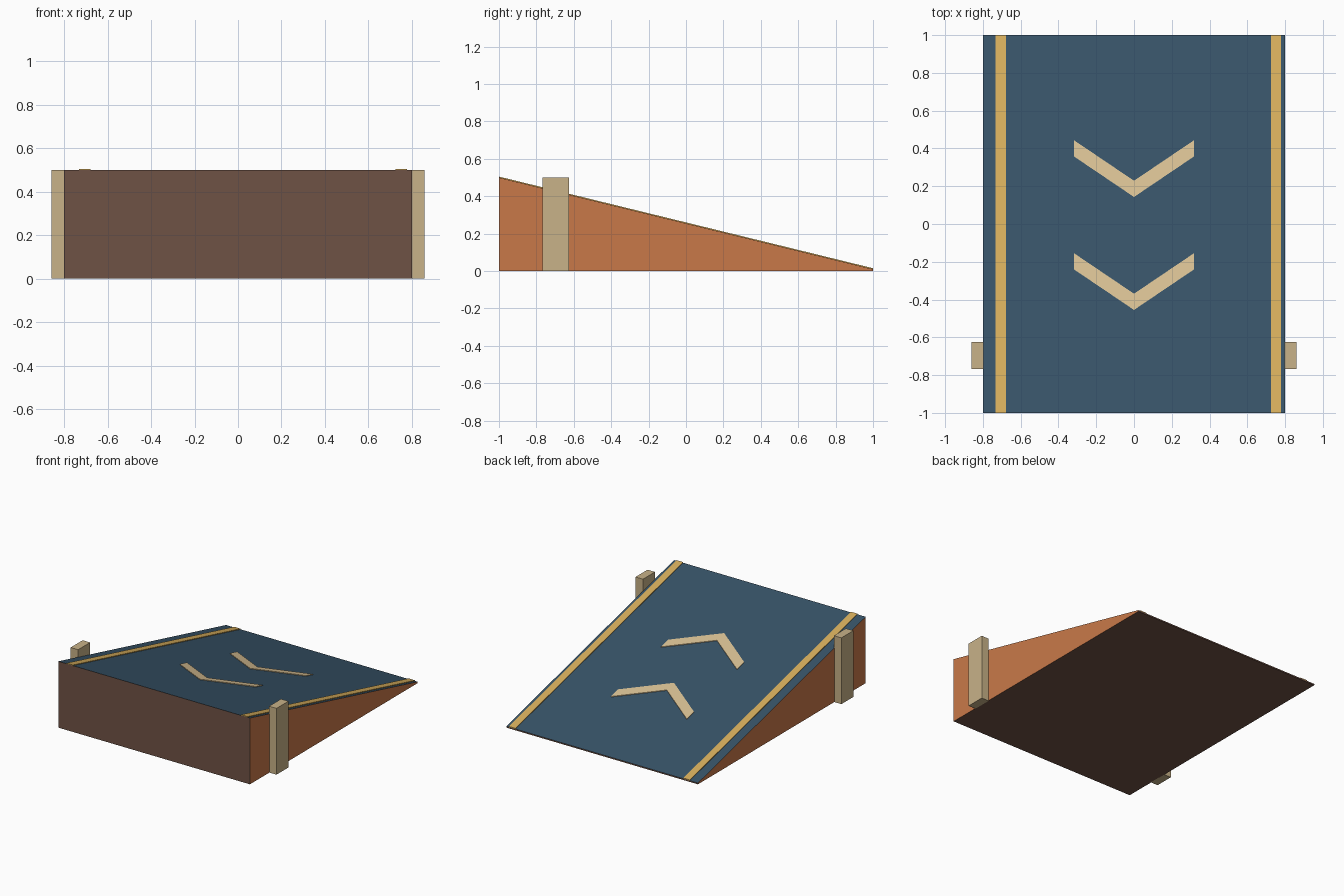
import bpy, bmesh

if "Cube" in bpy.data.objects:
    bpy.data.objects.remove(bpy.data.objects["Cube"])

HIGH, LOW = 0.5, 0.01   # ramp height at front and back


def material(name, hexcode):
    def lin(c):
        return c / 12.92 if c <= 0.04045 else ((c + 0.055) / 1.055) ** 2.4
    m = bpy.data.materials.new(name)
    rgb = [lin(int(hexcode[i:i + 2], 16) / 255) for i in (0, 2, 4)]
    m.diffuse_color = (*rgb, 1)
    m.use_nodes = True
    m.node_tree.nodes["Principled BSDF"].inputs["Base Color"].default_value = m.diffuse_color
    return m


BLUE = material("deck blue", "375368")
ORANGE = material("side orange", "C97949")
BROWN = material("base brown", "6F5245")
GOLD = material("stripe gold", "D6AE5C")
CREAM = material("chevron cream", "D9C194")
TAN = material("post tan", "C8B288")


def surface(y):
    return HIGH + (LOW - HIGH) * (y + 1) / 2


def prism(name, bottom, top, mats):
    """Solid between two matching loops of points."""
    bm = bmesh.new()
    lo = [bm.verts.new(p) for p in bottom]
    hi = [bm.verts.new(p) for p in top]
    n = len(lo)
    bm.faces.new(lo[::-1])
    bm.faces.new(hi)
    for i in range(n):
        j = (i + 1) % n
        bm.faces.new((lo[i], lo[j], hi[j], hi[i]))
    bmesh.ops.recalc_face_normals(bm, faces=bm.faces)
    me = bpy.data.meshes.new(name)
    bm.to_mesh(me)
    bm.free()
    for m in mats:
        me.materials.append(m)
    ob = bpy.data.objects.new(name, me)
    bpy.context.collection.objects.link(ob)
    return ob


def deck_plate(name, outline, mat, thick=0.005):
    """Thin marking lying on the sloped deck."""
    return prism(name, [(x, y, surface(y) - 0.001) for x, y in outline],
                 [(x, y, surface(y) + thick) for x, y in outline], [mat])


def rect(x0, x1, y0, y1):
    return [(x0, y0), (x1, y0), (x1, y1), (x0, y1)]


# Ramp wedge: blue deck, orange sides, brown ends and underside
base = rect(-0.8, 0.8, -1, 1)
ramp = prism("ramp_wedge", [(x, y, 0) for x, y in base],
             [(x, y, surface(y)) for x, y in base], [BROWN, BLUE, ORANGE])
for f in ramp.data.polygons:
    if f.normal.z > 0.5:
        f.material_index = 1
    elif abs(f.normal.x) > 0.5:
        f.material_index = 2

# Edge stripes
deck_plate("left_stripe", rect(-0.732, -0.678, -1, 1), GOLD)
deck_plate("right_stripe", rect(0.724, 0.778, -1, 1), GOLD)

# Chevrons, each made of two mirrored arms
for label, y in (("upper", -0.455), ("lower", 0.143)):
    for side, s in (("left", -1), ("right", 1)):
        arm = [(0, y), (s * 0.317, y + 0.214), (s * 0.317, y + 0.3), (0, y + 0.086)]
        deck_plate(f"{label}_chevron_{side}", arm, CREAM)

# Side posts
for side, s in (("left", -1), ("right", 1)):
    foot = rect(s * 0.797, s * 0.859, -0.768, -0.625)
    prism(f"{side}_post", [(x, y, 0) for x, y in foot],
          [(x, y, HIGH) for x, y in foot], [TAN])
